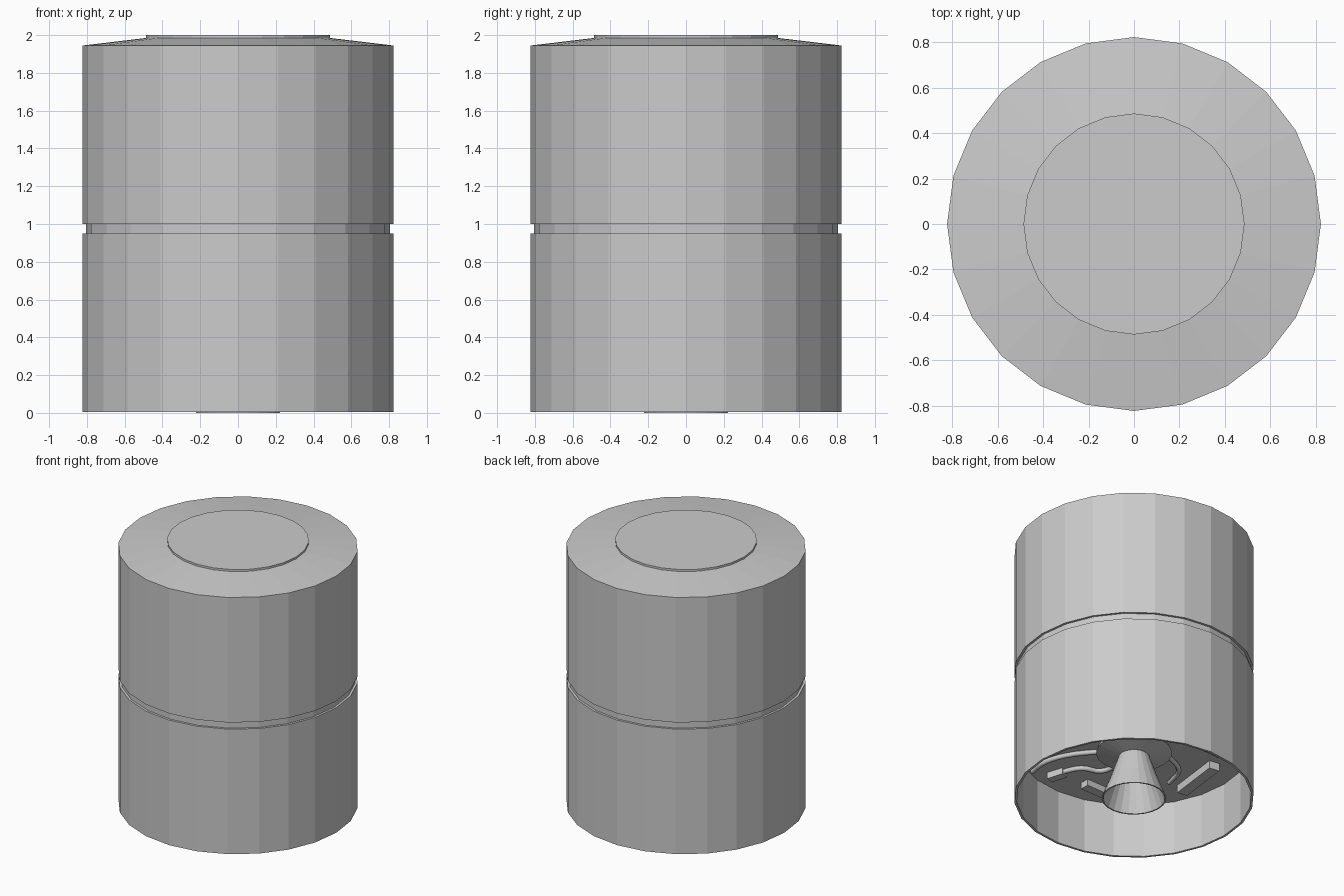
import bpy, bmesh
from math import cos, sin, pi, radians, atan2, hypot
from mathutils import Matrix

if "Cube" in bpy.data.objects:
    bpy.data.objects.remove(bpy.data.objects["Cube"])


def lathe(name, profile, sides=24):
    """Revolve (radius, z) points around the z axis with flat faces."""
    bm = bmesh.new()
    rings = []
    for r, z in profile:
        if r == 0:
            rings.append([bm.verts.new((0, 0, z))] * sides)
        else:
            rings.append([bm.verts.new((r * cos(2 * pi * i / sides), r * sin(2 * pi * i / sides), z))
                          for i in range(sides)])
    for a, b in zip(rings, rings[1:]):
        for i in range(sides):
            j = (i + 1) % sides
            bm.faces.new(list(dict.fromkeys((a[i], a[j], b[j], b[i]))))
    return finish(name, bm)


def finish(name, bm):
    bmesh.ops.recalc_face_normals(bm, faces=bm.faces)
    me = bpy.data.meshes.new(name)
    bm.to_mesh(me)
    bm.free()
    ob = bpy.data.objects.new(name, me)
    bpy.context.collection.objects.link(ob)
    return ob


# Engine bay details are laid out in a frame turned 135 degrees about z
TURN = Matrix.Rotation(radians(135), 4, 'Z')
DECK = 0.41


def block(name, start, end, width, height):
    """Box hanging below the engine deck between two points."""
    dx, dy = end[0] - start[0], end[1] - start[1]
    bm = bmesh.new()
    bmesh.ops.create_cube(bm, size=1, matrix=Matrix.Diagonal((hypot(dx, dy), width, height, 1)))
    ob = finish(name, bm)
    mid = ((start[0] + end[0]) / 2, (start[1] + end[1]) / 2, DECK - height / 2 + 0.002)
    ob.matrix_world = TURN @ Matrix.Translation(mid) @ Matrix.Rotation(atan2(dy, dx), 4, 'Z')


def pipe(name, points, radius=0.018):
    cu = bpy.data.curves.new(name, 'CURVE')
    cu.dimensions = '3D'
    cu.bevel_depth = radius
    cu.bevel_resolution = 1
    cu.resolution_u = 4
    cu.use_fill_caps = True
    sp = cu.splines.new('BEZIER')
    sp.bezier_points.add(len(points) - 1)
    for bp, (x, y) in zip(sp.bezier_points, points):
        bp.co = (x, y, DECK - 0.02)
        bp.handle_left_type = bp.handle_right_type = 'AUTO'
    ob = bpy.data.objects.new(name, cu)
    ob.matrix_world = TURN
    bpy.context.collection.objects.link(ob)


# Tank body with open skirt, mid groove, sloped shoulder and top disc
lathe("tank_body", [(0, DECK), (0.805, DECK), (0.805, 0.005), (0.822, 0.005),
                    (0.822, 0.95), (0.805, 0.95), (0.805, 1.0), (0.822, 1.0),
                    (0.822, 1.945), (0.486, 1.985), (0.486, 2.0), (0, 2.0)])

# Engine mount dish and hollow nozzle bell
lathe("engine_mount", [(0.24, DECK), (0.26, 0.36), (0.11, 0.325), (0, 0.325)])
lathe("nozzle_bell", [(0.105, 0.33), (0.165, 0.15), (0.222, 0), (0.212, 0),
                      (0.155, 0.15), (0.095, 0.32), (0, 0.32)])

# Deck fittings
block("valve_box", (-0.61, 0.33), (-0.50, 0.27), 0.06, 0.05)
block("strut_left", (-0.38, 0.44), (-0.20, 0.63), 0.07, 0.05)
block("strut_right", (0.53, 0.26), (0.28, 0.58), 0.08, 0.06)
block("side_fitting", (0.47, -0.05), (0.60, 0.10), 0.08, 0.05)

# Feed pipes
pipe("outer_pipe", [(-0.72, 0.25), (-0.64, 0.14), (-0.48, 0.05), (-0.20, 0.01)])
pipe("inner_pipe", [(-0.52, 0.27), (-0.38, 0.23), (-0.25, 0.28), (-0.12, 0.20)])
pipe("right_pipe", [(0.20, 0.48), (0.28, 0.32), (0.22, 0.10)])
